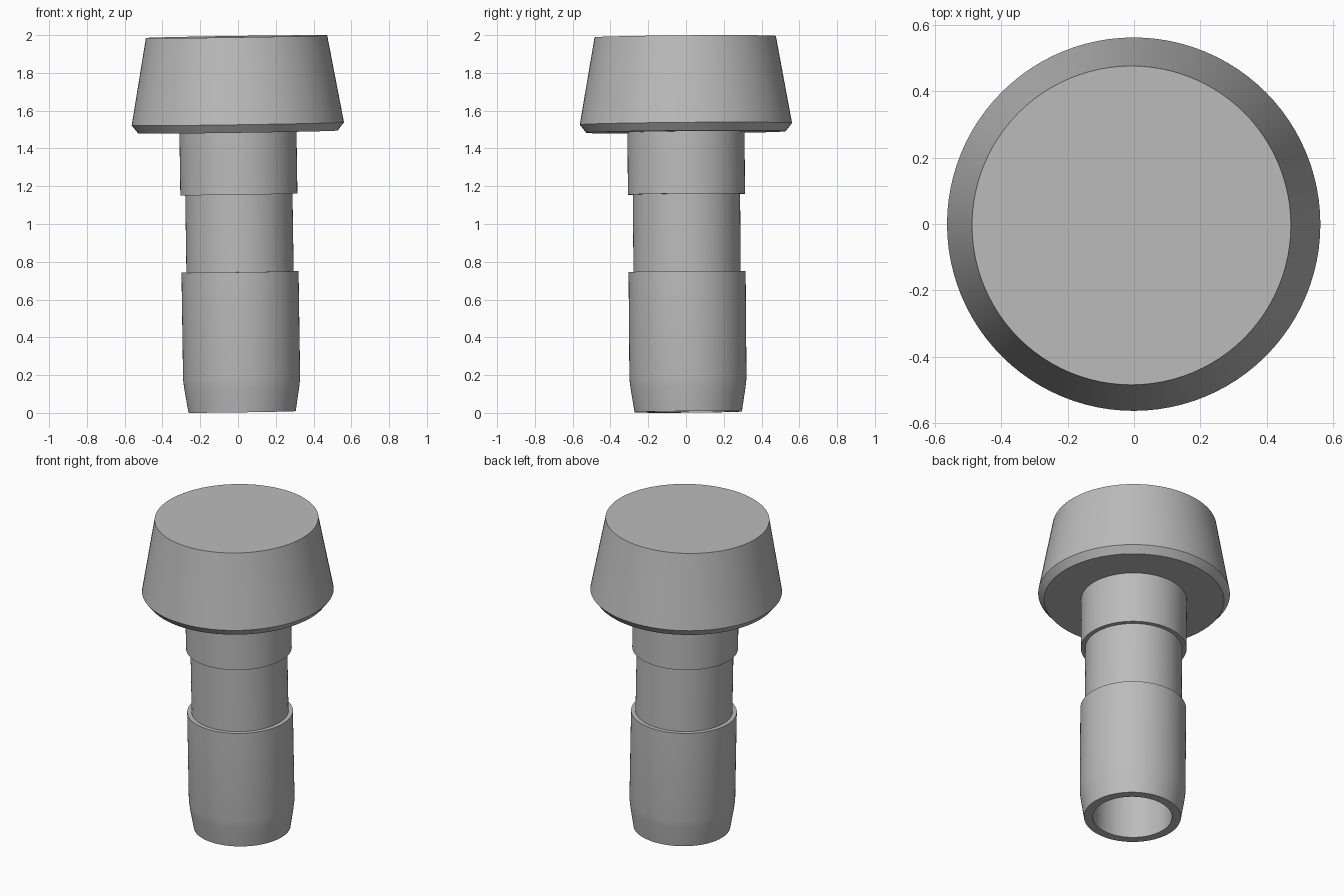
import bpy
import bmesh
import math
from mathutils import Matrix, Vector

cube = bpy.data.objects.get("Cube")
if cube:
    bpy.data.objects.remove(cube, do_unlink=True)

SIDES = 96
# The whole plug leans slightly about this point
PIVOT = Vector((0, 0, 1.47))
LEAN = (Matrix.Translation(PIVOT)
        @ Matrix.Rotation(-0.0148, 4, 'Y')
        @ Matrix.Rotation(0.008, 4, 'X')
        @ Matrix.Translation(-PIVOT))

grey = bpy.data.materials.new("plain grey")
grey.use_nodes = True
colour = (0.5, 0.5, 0.5, 1)
grey.diffuse_color = colour
grey.node_tree.nodes["Principled BSDF"].inputs["Base Color"].default_value = colour


def lathe(name, profile):
    """Spin a list of (radius, height) points about the z axis."""
    bm = bmesh.new()
    verts = [bm.verts.new((r, 0, z)) for r, z in profile]
    edges = [bm.edges.new(pair) for pair in zip(verts, verts[1:])]
    bmesh.ops.spin(bm, geom=verts + edges, cent=(0, 0, 0), axis=(0, 0, 1),
                   angle=math.tau, steps=SIDES, use_merge=True)
    bmesh.ops.remove_doubles(bm, verts=bm.verts, dist=0.0001)
    bmesh.ops.recalc_face_normals(bm, faces=bm.faces)
    bm.transform(LEAN)
    mesh = bpy.data.meshes.new(name)
    bm.to_mesh(mesh)
    bm.free()
    mesh.materials.append(grey)
    obj = bpy.data.objects.new(name, mesh)
    bpy.context.collection.objects.link(obj)
    bpy.ops.object.select_all(action='DESELECT')
    obj.select_set(True)
    bpy.context.view_layer.objects.active = obj
    bpy.ops.object.shade_smooth_by_angle(angle=math.radians(25))


# Tapered cap with a bevelled lower rim, and the hollow stepped stem,
# joined in one continuous skin
lathe("capped_hollow_stem", [
    (0, 1.992), (0.48, 1.992),                  # cap top
    (0.562, 1.53), (0.528, 1.487),              # cap side and rim bevel
    (0.31, 1.487), (0.31, 1.157),               # upper collar
    (0.284, 1.157), (0.284, 0.747),             # neck
    (0.31, 0.747), (0.31, 0.18),                # lower sleeve
    (0.304, 0.13), (0.284, 0.005),              # tapered tip
    (0.232, 0.005), (0.232, 1.487), (0, 1.487)  # bore
])
